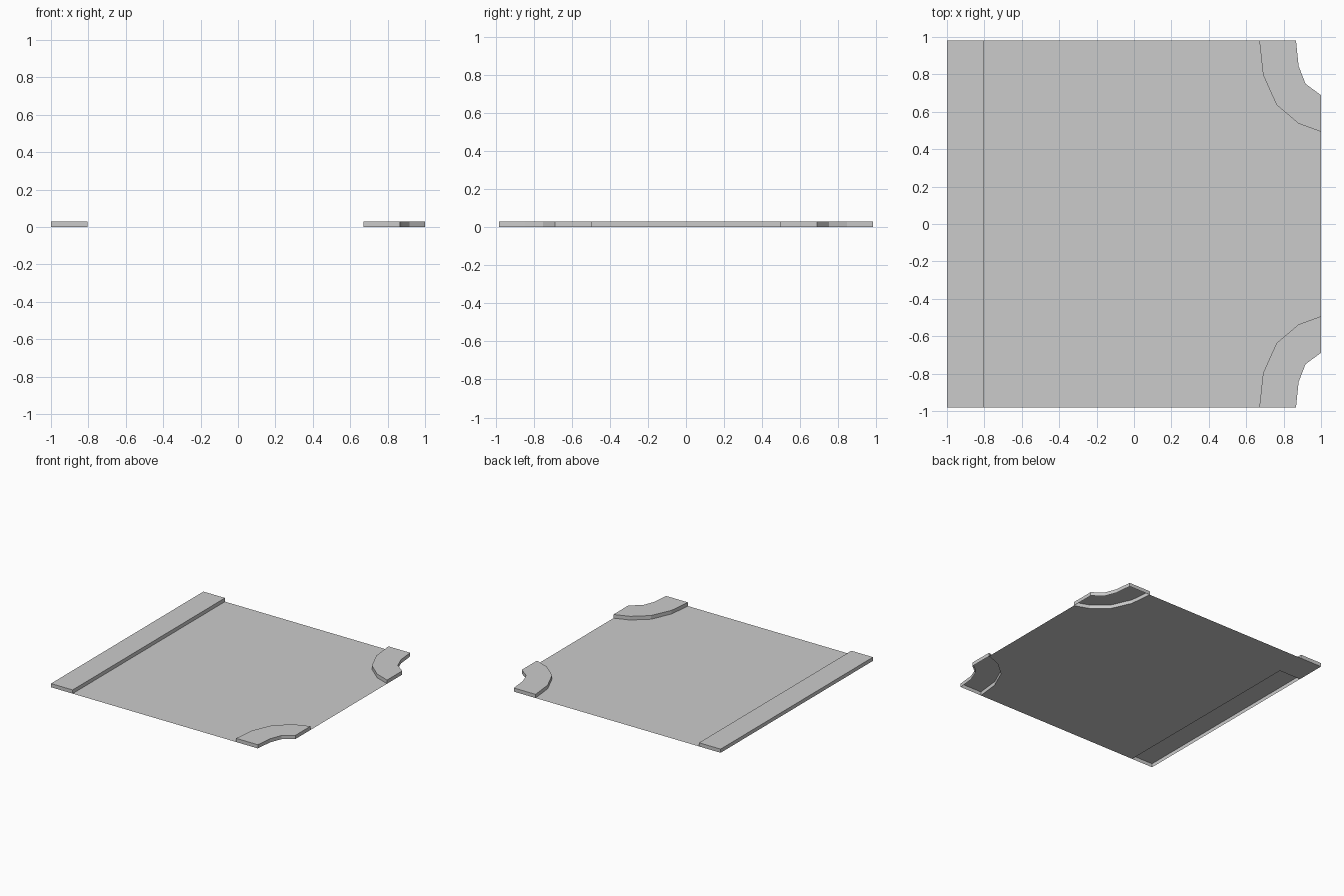
import bpy

if "Cube" in bpy.data.objects:
    bpy.data.objects.remove(bpy.data.objects["Cube"], do_unlink=True)

HALF_DEPTH = 0.982
HEIGHT = 0.03
CURB_X = -0.805

concrete = bpy.data.materials.new("concrete_grey")
concrete.use_nodes = True
colour = (0.6, 0.6, 0.6, 1)
concrete.diffuse_color = colour
concrete.node_tree.nodes["Principled BSDF"].inputs["Base Color"].default_value = colour


def add_object(name, verts, faces):
    mesh = bpy.data.meshes.new(name)
    mesh.from_pydata(verts, [], faces)
    mesh.materials.append(concrete)
    obj = bpy.data.objects.new(name, mesh)
    bpy.context.collection.objects.link(obj)


def add_raised_slab(name, outline):
    """Top face and side walls above a counter-clockwise outline, open below."""
    n = len(outline)
    verts = [(x, y, z) for z in (0, HEIGHT) for x, y in outline]
    walls = [(i, (i + 1) % n, (i + 1) % n + n, i + n) for i in range(n)]
    add_object(name, verts, walls + [tuple(range(n, 2 * n))])


def mirror_y(points):
    return [(x, -y) for x, y in reversed(points)]


# Faceted arcs of the back corner, from the back edge to the left edge
kerb_arc = [(0.67, HALF_DEPTH), (0.69, 0.797), (0.762, 0.637), (0.88, 0.537), (1, 0.493)]
cut_arc = [(0.866, HALF_DEPTH), (0.88, 0.845), (0.917, 0.75), (1, 0.688)]
corner = kerb_arc + cut_arc[::-1]

# Pavement corners
add_raised_slab("back_corner_pavement", corner)
add_raised_slab("front_corner_pavement", mirror_y(corner))

# Straight pavement strip
add_raised_slab("straight_pavement", [
    (-1, -HALF_DEPTH), (CURB_X, -HALF_DEPTH), (CURB_X, HALF_DEPTH), (-1, HALF_DEPTH)])

# Flat road sheet, bounded by the kerbs and running under the strip's back end
road = [(CURB_X, -HALF_DEPTH)] + mirror_y(kerb_arc)[::-1] + kerb_arc[::-1] + [
    (-1, HALF_DEPTH), (-1, 0.737), (CURB_X, 0.737)]
add_object("road", [(x, y, 0) for x, y in road], [tuple(range(len(road)))])
